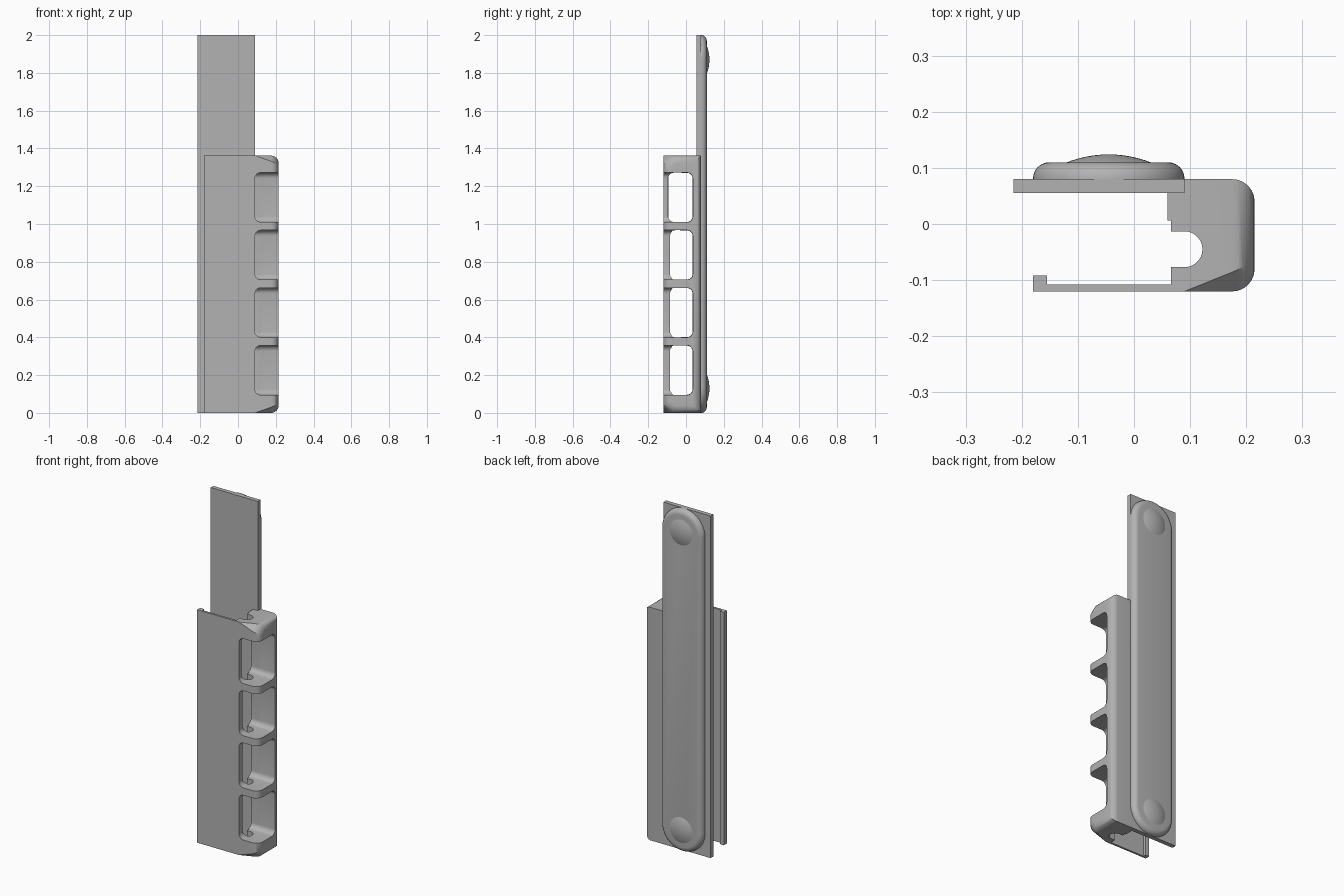
import bpy, bmesh, math
from mathutils import Vector, Matrix

default = bpy.data.objects.get("Cube")
if default:
    bpy.data.objects.remove(default, do_unlink=True)

grey = bpy.data.materials.new("plain grey")
grey.use_nodes = True
COLOUR = (0.45, 0.45, 0.45, 1)
grey.diffuse_color = COLOUR
grey.node_tree.nodes["Principled BSDF"].inputs["Base Color"].default_value = COLOUR


def finish(name, bm):
    """Turn a bmesh into a grey object."""
    bmesh.ops.recalc_face_normals(bm, faces=bm.faces)
    mesh = bpy.data.meshes.new(name)
    bm.to_mesh(mesh)
    bm.free()
    mesh.materials.append(grey)
    ob = bpy.data.objects.new(name, mesh)
    bpy.context.collection.objects.link(ob)
    return ob


def activate(ob):
    bpy.ops.object.select_all(action='DESELECT')
    ob.select_set(True)
    bpy.context.view_layer.objects.active = ob


def smooth(ob):
    activate(ob)
    bpy.ops.object.shade_smooth_by_angle(angle=math.radians(35))


def prism(points, direction):
    """Extrude a flat outline."""
    bm = bmesh.new()
    face = bm.faces.new([bm.verts.new(p) for p in points])
    ext = bmesh.ops.extrude_face_region(bm, geom=[face])["geom"]
    bmesh.ops.translate(bm, vec=direction,
                        verts=[v for v in ext if isinstance(v, bmesh.types.BMVert)])
    bmesh.ops.recalc_face_normals(bm, faces=bm.faces)
    return bm


def round_edges(bm, edges, radius, segments=6):
    bmesh.ops.bevel(bm, geom=edges, offset=radius, segments=segments,
                    profile=0.5, affect='EDGES', clamp_overlap=True)


def box(name, low, high, radius=0):
    low, high = Vector(low), Vector(high)
    bm = bmesh.new()
    bmesh.ops.create_cube(bm, size=1)
    for v in bm.verts:
        v.co = [(a + b) / 2 + c * (b - a) for a, b, c in zip(low, high, v.co)]
    if radius:
        round_edges(bm, bm.edges[:], radius)
    return finish(name, bm)


def arc(cx, cy, r, start, end, steps):
    angles = [math.radians(start + (end - start) * i / steps) for i in range(steps + 1)]
    return [(cx + r * math.cos(a), cy + r * math.sin(a)) for a in angles]


# Grip: front cover, lip, rod channel and handle as one profile
HEIGHT = 1.362
outline = [(-0.18, -0.12), (0.215, -0.12), (0.215, 0.08), (0.09, 0.08),
           (0.09, 0.055), (0.06, 0.055), (0.06, 0.006), (0.066, 0.006), (0.066, -0.013)]
outline += arc(0.09, -0.045, 0.032, 90, -90, 14)
outline += [(0.066, -0.077), (0.066, -0.108), (-0.155, -0.108),
            (-0.155, -0.092), (-0.18, -0.092)]
bm = prism([(x, y, 0) for x, y in outline], (0, 0, HEIGHT))

# Tapered corners on the handle's front ends
for z, sign in ((HEIGHT, 1), (0, -1)):
    normal = Vector((0.1, 0, -0.035 * sign)).cross(Vector((0.1, 0.04, 0)))
    if normal.z * sign < 0:
        normal.negate()
    cut = bmesh.ops.bisect_plane(bm, geom=bm.verts[:] + bm.edges[:] + bm.faces[:],
                                 plane_co=(0.09, -0.12, z), plane_no=normal,
                                 clear_outer=True)
    bmesh.ops.holes_fill(bm, edges=[e for e in bm.edges if e.is_boundary])

# Soft outer edges
round_edges(bm, [e for e in bm.edges if all(v.co.x > 0.21 for v in e.verts)], 0.04)
grip = finish("grip", bm)

# Finger notches with windows into the rod channel
for i in range(4):
    low = 0.095 + 0.305 * i
    high = low + 0.262
    inner = -0.095 if i == 3 else -0.085
    cutters = [box("notch_cutter", (0.09, -0.2, low), (0.3, 0.036, high), 0.03),
               box("window_cutter", (0, inner, low + 0.001), (0.28, 0.035, high - 0.001), 0.03)]
    for cutter in cutters:
        cutter.hide_render = True
        mod = grip.modifiers.new("cut", 'BOOLEAN')
        mod.operation = 'DIFFERENCE'
        mod.solver = 'EXACT'
        mod.object = cutter
        activate(grip)
        bpy.ops.object.modifier_apply(modifier=mod.name)
        bpy.data.objects.remove(cutter, do_unlink=True)
smooth(grip)

# Long sliding plate
box("back_plate", (-0.215, 0.055, 0), (0.09, 0.08, 2))

# Round-ended rail on the back
CX, R = -0.045, 0.135
stadium = arc(CX, 2 - R, R, 0, 180, 32) + arc(CX, R, R, 180, 360, 32)
bm = prism([(x, 0.08, z) for x, z in stadium], (0, 0.03, 0))
round_edges(bm, [e for e in bm.edges if all(v.co.y > 0.109 for v in e.verts)], 0.029)
smooth(finish("back_rail", bm))

# Domed buttons at both ends of the rail
for name, z in (("lower_button", 0.13), ("upper_button", 1.87)):
    radius, rise = 0.077, 0.015
    ball = (radius ** 2 + rise ** 2) / (2 * rise)
    half = math.asin(radius / ball)
    bm = bmesh.new()
    verts = [bm.verts.new((CX + ball * math.sin(half * i / 6),
                           0.109 + rise - ball + ball * math.cos(half * i / 6), z))
             for i in range(7)]
    edges = [bm.edges.new(pair) for pair in zip(verts, verts[1:])]
    bmesh.ops.spin(bm, geom=verts + edges, cent=(CX, 0, z), axis=(0, 1, 0),
                   angle=math.tau, steps=40)
    bmesh.ops.remove_doubles(bm, verts=bm.verts, dist=0.0001)
    bmesh.ops.holes_fill(bm, edges=[e for e in bm.edges if e.is_boundary])
    smooth(finish(name, bm))
